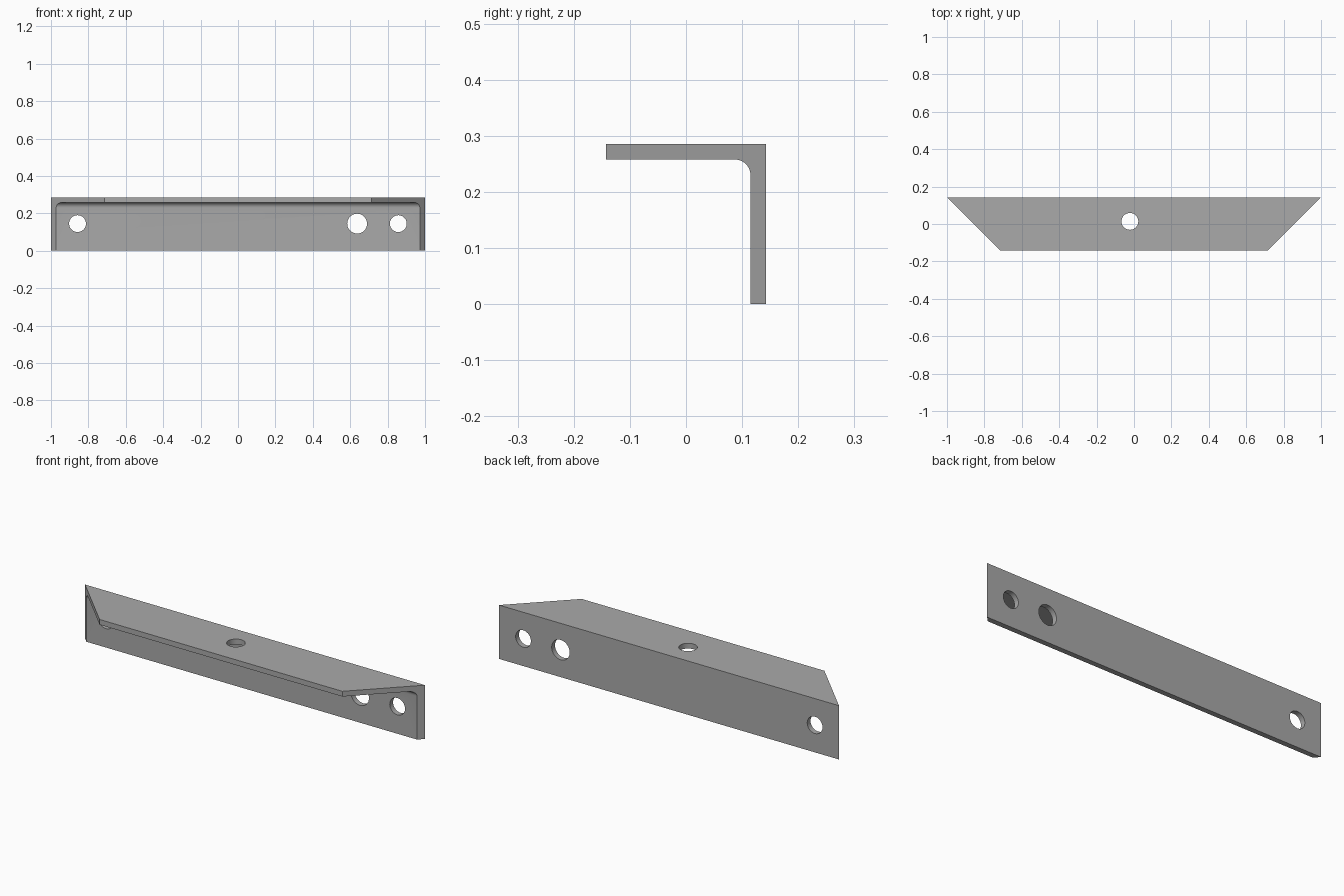
import bpy, bmesh, math
from mathutils import Matrix

cube = bpy.data.objects.get("Cube")
if cube:
    bpy.data.objects.remove(cube, do_unlink=True)

HALF = 0.143            # half the leg width
LEG = 2 * HALF
THICK = 0.028
FILLET = 0.028

steel = bpy.data.materials.new("grey steel")
steel.use_nodes = True
grey = (0.4, 0.4, 0.4, 1)
steel.diffuse_color = grey
steel.node_tree.nodes["Principled BSDF"].inputs["Base Color"].default_value = grey


def make_object(name, bm):
    mesh = bpy.data.meshes.new(name)
    bmesh.ops.recalc_face_normals(bm, faces=bm.faces)
    bm.to_mesh(mesh)
    bm.free()
    mesh.materials.append(steel)
    obj = bpy.data.objects.new(name, mesh)
    bpy.context.collection.objects.link(obj)
    return obj


# L-shaped section (y, z) with a rounded inner corner
inner_y, inner_z = HALF - THICK, LEG - THICK
profile = [(-HALF, LEG), (HALF, LEG), (HALF, 0), (inner_y, 0)]
for i in range(9):
    a = math.radians(90 * i / 8)
    profile.append((inner_y - FILLET * (1 - math.cos(a)),
                    inner_z - FILLET * (1 - math.sin(a))))
profile.append((-HALF, inner_z))

# Angle bar whose ends are mitred at 45 degrees
bm = bmesh.new()
ends = [[bm.verts.new((side * (1 - HALF + y), y, z)) for y, z in profile]
        for side in (-1, 1)]
for ring in ends:
    bm.faces.new(ring)
for i in range(len(profile)):
    j = (i + 1) % len(profile)
    bm.faces.new((ends[0][i], ends[0][j], ends[1][j], ends[1][i]))
bracket = make_object("angle_bracket", bm)

# Round holes: three through the back leg, one through the top leg
through_back = Matrix.Rotation(math.pi / 2, 4, 'X')
holes = [((-0.858, HALF, 0.145), 0.045, through_back),
         ((0.637, HALF, 0.145), 0.053, through_back),
         ((0.857, HALF, 0.145), 0.045, through_back),
         ((-0.022, 0.014, LEG), 0.045, Matrix.Identity(4))]
bm = bmesh.new()
for centre, radius, turn in holes:
    bmesh.ops.create_cone(bm, cap_ends=True, segments=40, radius1=radius,
                          radius2=radius, depth=0.14,
                          matrix=Matrix.Translation(centre) @ turn)
cutter = make_object("hole_cutter", bm)
cutter.hide_render = True

cut = bracket.modifiers.new("holes", 'BOOLEAN')
cut.operation = 'DIFFERENCE'
cut.solver = 'EXACT'
cut.object = cutter

# Apply the cut, then smooth the round surfaces only
bpy.ops.object.select_all(action='DESELECT')
bpy.context.view_layer.objects.active = bracket
bracket.select_set(True)
bpy.ops.object.modifier_apply(modifier=cut.name)
bpy.data.objects.remove(cutter, do_unlink=True)
bpy.ops.object.shade_smooth_by_angle(angle=math.radians(30))
